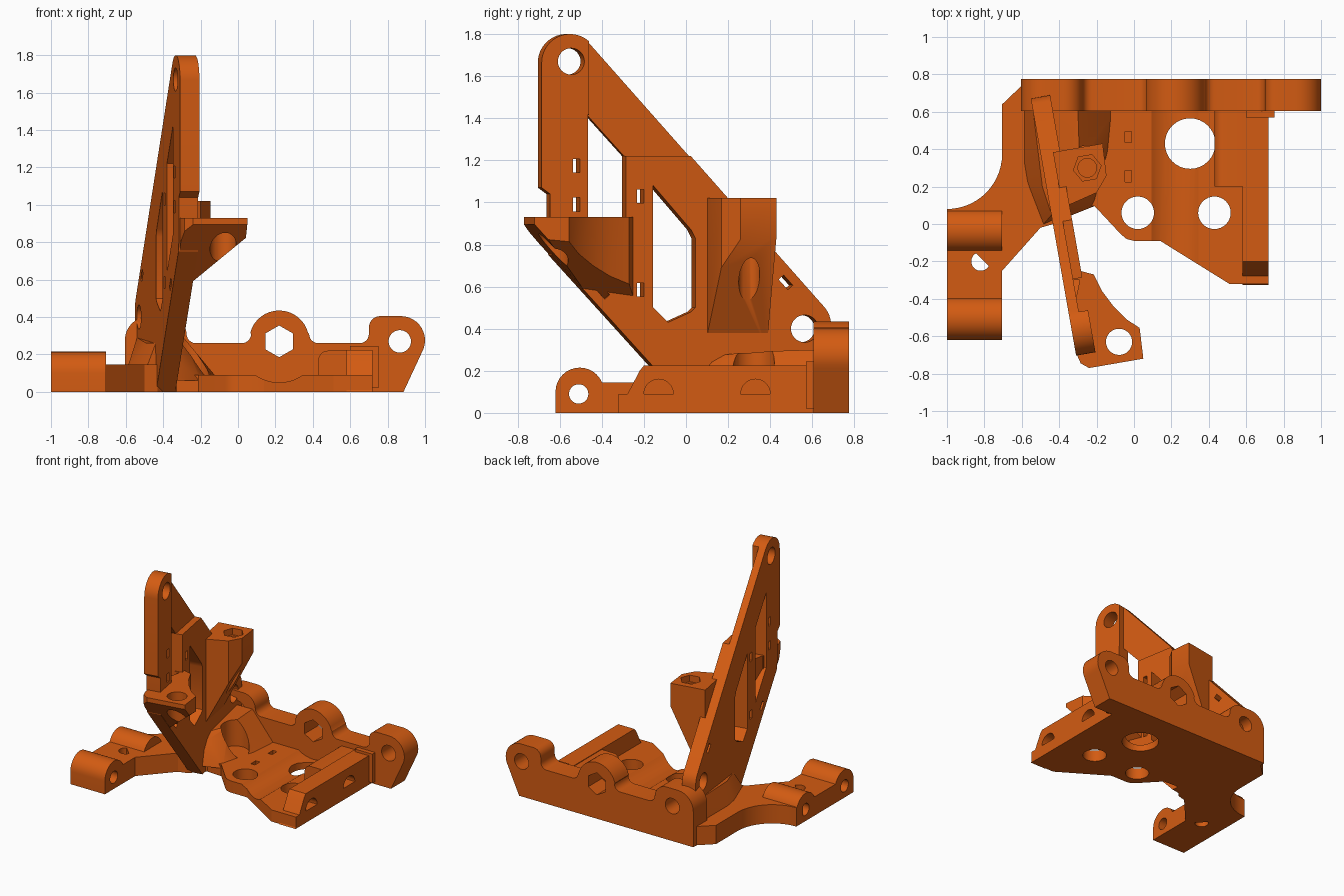
import bpy, bmesh, math
from mathutils import Vector

if "Cube" in bpy.data.objects:
    bpy.data.objects.remove(bpy.data.objects["Cube"])

YAW = math.radians(10)
orange = bpy.data.materials.new("orange plastic")
orange.diffuse_color = (0.65, 0.105, 0.006, 1)
orange.use_nodes = True
orange.node_tree.nodes["Principled BSDF"].inputs["Base Color"].default_value = orange.diffuse_color


def arc(cx, cy, r, a0, a1, n=16):
    """Points along an arc, angles in degrees."""
    return [(cx + r * math.cos(math.radians(a0 + (a1 - a0) * i / n)),
             cy + r * math.sin(math.radians(a0 + (a1 - a0) * i / n))) for i in range(n + 1)]


def circle(cx, cy, r, n=32, turn=0):
    return arc(cx, cy, r, turn, turn + 360, n)[:-1]


def box(x0, x1, y0, y1):
    return [(x0, y0), (x1, y0), (x1, y1), (x0, y1)]


def slot(cx, cy, w, h, turn=0):
    c, s = math.cos(math.radians(turn)), math.sin(math.radians(turn))
    return [(cx + x * c - y * s, cy + x * s + y * c) for x, y in box(-w / 2, w / 2, -h / 2, h / 2)]


def add_prism(bm, pts, axis, a, b):
    place = {'x': lambda p, d: (d, p[0], p[1]),
             'y': lambda p, d: (p[0], d, p[1]),
             'z': lambda p, d: (p[0], p[1], d)}[axis]
    lo = [bm.verts.new(place(p, a)) for p in pts]
    hi = [bm.verts.new(place(p, b)) for p in pts]
    n = len(pts)
    faces = [bm.faces.new(lo), bm.faces.new(hi)]
    faces += [bm.faces.new((lo[i], lo[(i + 1) % n], hi[(i + 1) % n], hi[i])) for i in range(n)]
    bmesh.ops.recalc_face_normals(bm, faces=faces)


def finish(name, bm):
    me = bpy.data.meshes.new(name)
    bmesh.ops.recalc_face_normals(bm, faces=bm.faces)
    bm.to_mesh(me)
    bm.free()
    ob = bpy.data.objects.new(name, me)
    bpy.context.collection.objects.link(ob)
    me.materials.append(orange)
    return ob


def part(name, pts, axis, a, b, planes=()):
    """Extruded profile, trimmed by planes (point, outward normal)."""
    bm = bmesh.new()
    add_prism(bm, pts, axis, a, b)
    for co, no in planes:
        res = bmesh.ops.bisect_plane(bm, geom=bm.verts[:] + bm.edges[:] + bm.faces[:],
                                     plane_co=co, plane_no=no, clear_outer=True)
        edges = [e for e in res['geom_cut'] if isinstance(e, bmesh.types.BMEdge)]
        bmesh.ops.holes_fill(bm, edges=edges, sides=0)
    return finish(name, bm)


def cut(ob, *cutters):
    """Subtract prisms given as (pts, axis, a, b)."""
    for c in cutters:
        bm = bmesh.new()
        add_prism(bm, *c)
        tool = finish("cutter", bm)
        tool.hide_render = True
        mod = ob.modifiers.new("cut", 'BOOLEAN')
        mod.object, mod.operation, mod.solver = tool, 'DIFFERENCE', 'EXACT'
        me = bpy.data.meshes.new_from_object(ob.evaluated_get(bpy.context.evaluated_depsgraph_get()))
        ob.modifiers.clear()
        ob.data = me
        bpy.data.objects.remove(tool)


# Back wall with three bored lugs
wall = part("back_wall",
            [(-0.605, 0)] + arc(-0.475, 0.275, 0.13, 180, 90, 8) + arc(-0.375, 0.305, 0.1, 90, 0, 8)
            + arc(-0.225, 0.31, 0.05, 180, 270, 6) + arc(0.02, 0.31, 0.05, 270, 360, 6)
            + arc(0.22, 0.275, 0.16, 165, 15)
            + arc(0.43, 0.31, 0.05, 180, 270, 6) + arc(0.65, 0.31, 0.05, 270, 360, 6)
            + arc(0.76, 0.345, 0.06, 180, 90, 6) + arc(0.87, 0.275, 0.13, 90, -30, 12) + [(0.885, 0)],
            'y', 0.605, 0.775)
cut(wall, (circle(0.22, 0.27, 0.085, 6, 30), 'y', 0.5, 0.9),
    (circle(0.865, 0.27, 0.06), 'y', 0.5, 0.9),
    (circle(-0.425, 0.27, 0.06), 'y', 0.5, 0.9))

# Base plate with round openings, a shallow gully and small slots
plate = part("base_plate", [(-0.45, 0.62), (-0.45, 0.02), (-0.33, 0.1), (-0.21, 0.095), (-0.07, -0.055),
                            (-0.04, -0.08), (0, -0.09), (0.14, -0.09), (0.51, -0.32), (0.72, -0.32), (0.72, 0.62)],
             'z', 0, 0.09)
cut(plate, (circle(0.22, 0.27, 0.22, 48), 'y', -0.5, 0.61),
    (circle(0.30, 0.43, 0.135), 'z', -0.1, 0.3),
    (circle(0.02, 0.06, 0.087), 'z', -0.1, 0.3),
    (circle(0.43, 0.06, 0.087), 'z', -0.1, 0.3),
    (slot(-0.03, 0.465, 0.035, 0.06), 'z', 0.03, 0.2),
    (slot(-0.03, 0.255, 0.035, 0.06), 'z', 0.03, 0.2))

# Right rail with two cross bores, and the block beside it
rail = part("side_rail", [(-0.325, 0), (-0.22, 0.2), (-0.2, 0.225), (0.62, 0.225), (0.62, 0)], 'x', 0.58, 0.72)
bores = [(circle(y, 0.09, 0.07), 'x', 0.6, 0.9) for y in (-0.13, 0.33)]
cut(rail, *bores)
part("rail_block", arc(0.48, 0.17, 0.05, 180, 90, 6) + [(0.60, 0.22), (0.60, 0.02), (0.43, 0.02)],
     'y', 0.2, 0.62)
gusset = part("rail_gusset", [(0.43, 0.05), (0.60, 0.05), (0.60, 0.245), (0.75, 0.245), (0.75, 0.02)],
              'y', 0.57, 0.62)

# Left web joining the outer block to the base, with a concave rear edge
part("left_web", [(-0.6, 0.74), (-0.705, 0.64)] + arc(-1.0, 0.375, 0.295, 0, -90, 14)
     + [(-1.0, 0.0), (-0.75, -0.25), (-0.705, -0.25), (-0.5, -0.02), (-0.43, 0.0), (-0.36, 0.08), (-0.36, 0.74)],
     'z', 0, 0.145)

# Outer block with two rounded bearing humps
outer = part("outer_block", [(-0.62, 0)] + arc(-0.505, 0.1, 0.115, 180, 23, 14)
             + arc(-0.035, 0.1, 0.115, 157, 0, 14) + [(0.08, 0)], 'x', -1.0, -0.705)
cut(outer, (circle(-0.51, 0.09, 0.046), 'x', -1.2, -0.5),
    (circle(-0.03, 0.09, 0.046), 'x', -1.2, -0.5),
    (circle(-0.82, -0.2, 0.05), 'z', -0.2, 0.4))

# Sloped footing around the base of the upright
bm = bmesh.new()
for x, y, z in [(-0.6, 0.24, 0.1), (-0.5, -0.02, 0.1), (-0.4, 0.02, 0.06), (-0.33, 0.09, 0.06), (-0.2, 0.1, 0.06),
                (-0.12, 0.4, 0.06), (-0.1, 0.61, 0.06), (-0.6, 0.61, 0.1), (-0.49, 0.2, 0.26), (-0.44, 0.05, 0.26),
                (-0.34, 0.13, 0.24), (-0.29, 0.3, 0.29), (-0.3, 0.61, 0.3), (-0.54, 0.61, 0.29)]:
    bm.verts.new((x, y, z))
bmesh.ops.convex_hull(bm, input=bm.verts[:])
footing = finish("upright_footing", bm)
cut(footing, (circle(-0.25, 0.32, 0.1), 'z', 0.09, 0.6))


# Upright panel, drawn flat and then turned about the vertical
def flat(pts):
    return [((y + 0.06) * 1.015, z) for y, z in pts]


L, R = -0.427, -0.322
upright = part("upright_panel", flat(
    [(0.04, 0), (-0.64, 0.75), (-0.65, 0.8), (-0.65, 1.04), (-0.69, 1.07)] + arc(-0.555, 1.665, 0.135, 180, 42)
    + arc(0.56, 0.42, 0.125, 42, 0, 6) + [(0.685, 0)]), 'x', L, R)
windows = [[(-0.47, 1.42), (-0.29, 1.22), (-0.29, 0.64), (-0.47, 0.84)],
           [(-0.16, 1.08), (0.02, 0.87), (0.04, 0.83), (0.04, 0.5), (0.02, 0.48), (-0.09, 0.43), (-0.16, 0.5)],
           circle(-0.55, 1.67, 0.063), circle(0.56, 0.4, 0.065)]
windows += [slot(y, z, 0.032, 0.065, t) for y, z, t in
            [(-0.525, 1.175, 0), (-0.525, 0.99, 0), (-0.22, 1.03, 0), (-0.22, 0.585, 0),
             (-0.4, 0.575, 42), (0.47, 0.62, 42)]]
cut(upright, *[(flat(w), 'x', L - 0.2, R + 0.2) for w in windows])
# Thinned upper brace
cut(upright, (flat(box(-0.465, 0.3, 1.22, 2)), 'x', -0.372, R + 0.2))

# Screw post on the upright, tapered beneath
post = part("screw_post", [(-0.36, 0.16), (-0.327, 0.16), (-0.167, 0.2), (-0.10, 0.28), (-0.09, 0.453), (-0.36, 0.453)],
            'z', 0.3, 1.02, [(Vector((-0.322, 0, 0.38)), Vector((0.45, 0, -0.225)))])
cut(post, (circle(-0.194, 0.339, 0.05), 'z', 0.2, 1.2), (circle(-0.194, 0.339, 0.075, 6), 'z', 0.97, 1.2))
for ob in (upright, post):
    ob.rotation_euler.z = YAW

# Wedge bracket on the front edge of the upright
edge_dir = Vector((-math.sin(YAW), math.cos(YAW), -1.1))
under = edge_dir.cross(Vector((math.cos(YAW), math.sin(YAW), 0)))
if under.z > 0:
    under.negate()
bracket = part("front_bracket",
               [(-0.34, -0.4), (-0.305, -0.7), (-0.285, -0.745), (-0.24, -0.77), (0.05, -0.72), (0.03, -0.555),
                (-0.04, -0.51), (-0.11, -0.44), (-0.17, -0.36), (-0.215, -0.27), (-0.29, -0.25), (-0.33, -0.25)],
               'z', 0.2, 0.93,
               [(Vector((-0.27, -0.78, 0.9)), under),
                (Vector((-0.23, -0.4, 0.6)), Vector((0.23, 0, -0.28)))])
cut(bracket, (circle(-0.08, -0.63, 0.07), 'z', 0.1, 1.2),
    # keep the first window clear of the bracket's hidden root
    ([(-0.45, -0.47), (-0.325, -0.47), (-0.29, -0.3), (-0.45, -0.3)], 'z', 0.1, 1.2))

bpy.ops.object.select_all(action='SELECT')
bpy.context.view_layer.objects.active = wall
bpy.ops.object.shade_smooth_by_angle(angle=math.radians(30))
